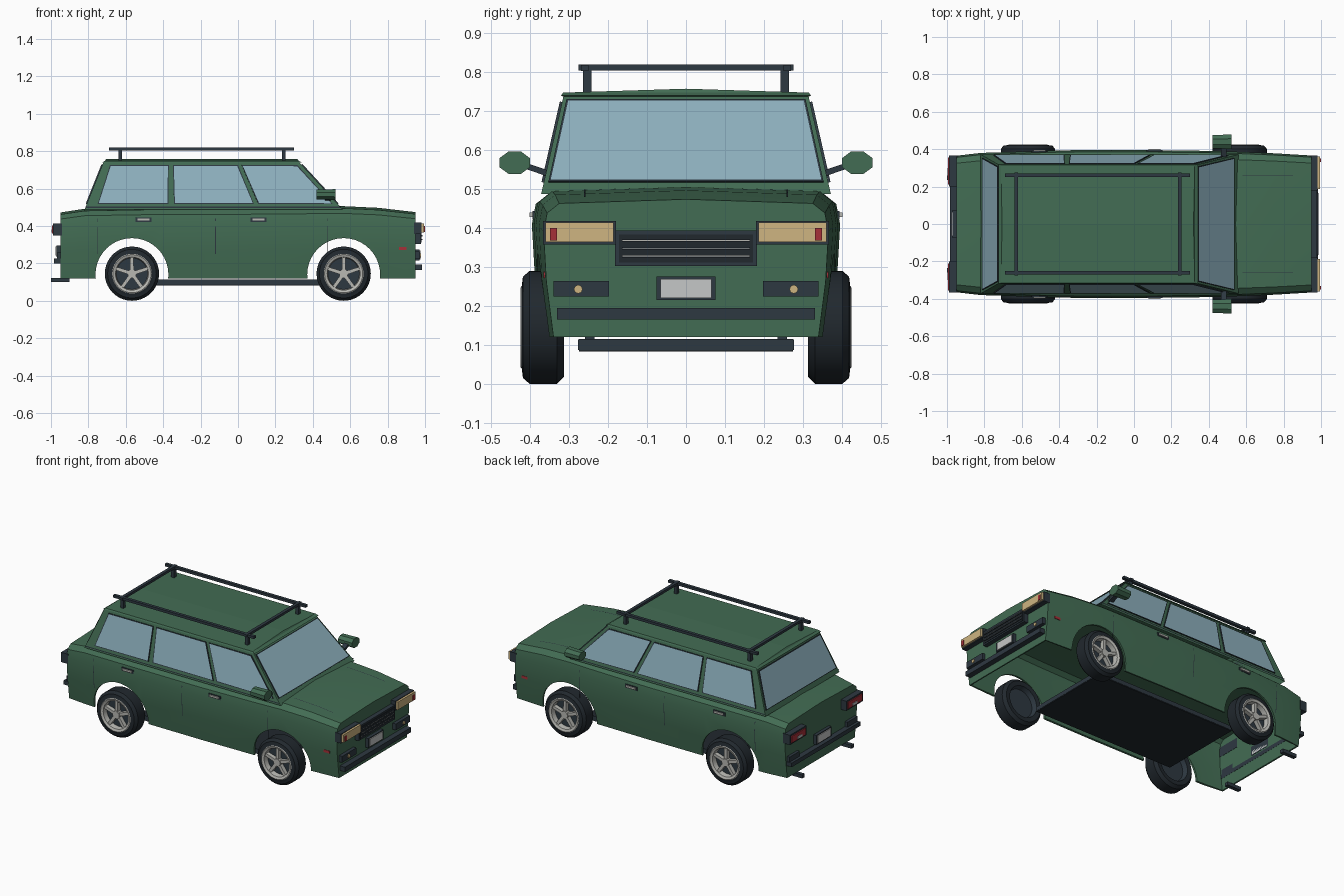
import bpy, bmesh, math
from mathutils import Vector

if "Cube" in bpy.data.objects:
    bpy.data.objects.remove(bpy.data.objects["Cube"])


def material(name, rgb):
    m = bpy.data.materials.new(name)
    m.use_nodes = True
    m.diffuse_color = (*rgb, 1)
    m.node_tree.nodes["Principled BSDF"].inputs["Base Color"].default_value = (*rgb, 1)
    return m


GREEN = material("green paint", (.055, .15, .087))
GLASS = material("blue glass", (.27, .44, .52))
TRIM = material("dark trim", (.027, .04, .053))
TYRE = material("tyre rubber", (.015, .021, .027))
SILVER = material("silver", (.48, .48, .45))
LAMP = material("warm lamp", (.62, .46, .22))
RED = material("red lamp", (.38, .03, .04))
WHITE = material("plate white", (.56, .57, .57))


def finish(name, bm, *mats, smooth=False):
    bmesh.ops.recalc_face_normals(bm, faces=bm.faces)
    me = bpy.data.meshes.new(name)
    bm.to_mesh(me)
    bm.free()
    for m in mats:
        me.materials.append(m)
    ob = bpy.data.objects.new(name, me)
    bpy.context.collection.objects.link(ob)
    bpy.ops.object.select_all(action='DESELECT')
    ob.select_set(True)
    bpy.context.view_layer.objects.active = ob
    if smooth:
        bpy.ops.object.shade_smooth_by_angle(angle=math.radians(30))
    return ob


def box(name, xs, ys, zs, mat):
    bm = bmesh.new()
    bmesh.ops.create_cube(bm, size=1)
    for v in bm.verts:
        v.co = [lo + (c + .5) * (hi - lo) for c, (lo, hi) in zip(v.co, (xs, ys, zs))]
    return finish(name, bm, mat)


def pair(name, xs, ys, zs, mat):
    for side, s in (("left", 1), ("right", -1)):
        box(f"{side}_{name}", xs, sorted((s * ys[0], s * ys[1])), zs, mat)


def window(name, pts, out):
    """Thin dark seal with an inset glass face."""
    bm = bmesh.new()
    f = bm.faces.new([bm.verts.new(p) for p in pts])
    f.normal_update()
    if f.normal.dot(Vector(out)) < 0:
        f.normal_flip()
    n = f.normal.copy()
    top = bmesh.ops.extrude_face_region(bm, geom=[f])["geom"]
    bmesh.ops.translate(bm, vec=n * .006, verts=[g for g in top if isinstance(g, bmesh.types.BMVert)])
    face = [g for g in top if isinstance(g, bmesh.types.BMFace)]
    bmesh.ops.inset_region(bm, faces=face, thickness=.007)
    face[0].material_index = 1
    finish(name, bm, TRIM, GLASS)


def ribbon(name, path, width, mat):
    bm = bmesh.new()
    w = Vector(width) / 2
    rows = [(bm.verts.new(Vector(p) - w), bm.verts.new(Vector(p) + w)) for p in path]
    for a, b in zip(rows, rows[1:]):
        bm.faces.new((a[0], a[1], b[1], b[0]))
    finish(name, bm, mat)


def lerp(table, t):
    for a, b in zip(table, table[1:]):
        if t <= b[0]:
            k = (t - a[0]) / (b[0] - a[0])
            return [p + (q - p) * k for p, q in zip(a, b)]
    return table[-1]


# Lower body: open-bottomed shell lofted along its length
STATIONS = [(-.95, .365, .472), (-.82, .38, .492), (-.4, .394, .5), (0, .396, .5),
            (.4, .391, .504), (.56, .386, .506), (.75, .378, .497), (.95, .366, .474)]
SECTION = [(0, .93), (.4, .98), (.76, 1), (.9, .975), (.97, .89), (1, 0)]


def body_y(x, z):
    _, w, top = lerp(STATIONS, x)
    return w * lerp(SECTION, (z - .12) / (top - .12))[1]


half = [(k, t) for t, k in SECTION]
ring = half + [(-k, t) for k, t in half[-2::-1]]
bm = bmesh.new()
loops = [[bm.verts.new((x, k * w, .12 + t * (top - .12))) for k, t in ring] for x, w, top in STATIONS]
for a, b in zip(loops, loops[1:]):
    for i in range(len(ring) - 1):
        bm.faces.new((a[i], a[i + 1], b[i + 1], b[i]))
bm.faces.new(loops[0])
bm.faces.new(loops[-1])
body = finish("lower_body", bm, GREEN)
shell = body.modifiers.new("shell", 'SOLIDIFY')
shell.thickness = .012
shell.offset = -1

AXLES = (("front", .565), ("rear", -.567))
cutters = []
for end, x in AXLES:
    bpy.ops.mesh.primitive_cylinder_add(vertices=40, radius=.195, depth=1.2, location=(x, 0, .14),
                                        rotation=(math.pi / 2, 0, 0))
    cut = bpy.context.object
    cut.name = end + "_arch_cutter"
    cut.hide_render = True
    cut.data.materials.append(GREEN)
    mod = body.modifiers.new(end + " arch", 'BOOLEAN')
    mod.operation, mod.object = 'DIFFERENCE', cut
    cutters.append(cut)
bpy.ops.object.select_all(action='DESELECT')
body.select_set(True)
bpy.context.view_layer.objects.active = body
for mod in list(body.modifiers):
    bpy.ops.object.modifier_apply(modifier=mod.name)
for cut in cutters:
    bpy.data.objects.remove(cut)
bpy.ops.object.shade_smooth_by_angle(angle=math.radians(25))

# Cabin with a lightly crowned roof
bm = bmesh.new()
rings = [[bm.verts.new((x, y, z)) for x, y in ((x0, -w), (x1, -w), (x1, w), (x0, w))]
         for x0, x1, w, z in ((-.82, .56, .372, .488), (-.72, .33, .315, .738),
                              (-.725, .342, .321, .74), (-.712, .325, .316, .748))]
for a, b in zip(rings, rings[1:]):
    for i in range(4):
        j = (i + 1) % 4
        bm.faces.new((a[i], a[j], b[j], b[i]))
r = rings[-1]
c0, c1 = bm.verts.new((-.705, 0, .758)), bm.verts.new((.318, 0, .758))
for f in ((r[0], r[1], c1, c0), (c0, c1, r[2], r[3]), (r[1], r[2], c1), (r[3], r[0], c0)):
    bm.faces.new(f)
finish("cabin", bm, GREEN)


def cabin_y(z):
    return .372 - (z - .488) * .228


# Windows
LOW, HIGH = .517, .724
SIDE = {"rear": (-.75, -.685, -.37, -.372), "middle": (-.342, -.348, .0, .085),
        "front": (.108, .02, .318, .505)}
for side, s in (("left", 1), ("right", -1)):
    for part, (a, b, c, d) in SIDE.items():
        pts = [(x, s * cabin_y(z), z) for x, z in ((a, LOW), (b, HIGH), (c, HIGH), (d, LOW))]
        window(f"{side}_{part}_window", pts, (0, s, 0))
for name, base, slope, out in (("windscreen", .56, -.92, 1), ("rear_window", -.82, .4, -1)):
    pts = [(base + slope * (z - .488), y, z) for y, z in
           ((-.353, LOW), (.353, LOW), (.307, .728), (-.307, .728))]
    window(name, pts, (out, 0, .3))

# Belt line, door seams, bonnet creases, handles and side markers
for side, s in (("left", 1), ("right", -1)):
    ribbon(side + "_belt_line", [(x, s * .373, .5) for x in (-.815, .55)], (0, 0, .006), TRIM)
    for x in (-.75, -.12, .48):
        ribbon(side + "_door_seam", [(x, s * (body_y(x, z) + .0015), z) for z in (.25, .26, .386, .44)],
               (.004, 0, 0), TRIM)
    ribbon(side + "_bonnet_crease", [(x, s * .26, lerp(STATIONS, x)[2] - .006) for x in (.58, .75, .85)],
           (0, .004, 0), TRIM)
    for x in (-.505, .11):
        y = body_y(x, .432)
        box(side + "_handle_recess", (x - .042, x + .042), sorted((s * (y - .01), s * (y + .004))), (.422, .444), TRIM)
        box(side + "_door_handle", (x - .033, x + .033), sorted((s * y, s * (y + .011))), (.428, .44), SILVER)
    y = body_y(.88, .28)
    box(side + "_side_marker", (.86, .9), sorted((s * (y - .01), s * (y + .003))), (.272, .288), RED)

# Door mirrors
for side, s in (("left", 1), ("right", -1)):
    bm = bmesh.new()
    bmesh.ops.create_cone(bm, cap_ends=True, segments=8, radius1=.038, radius2=.042, depth=.1)
    for v in bm.verts:
        x, y, z = v.co
        a = math.atan2(y, x) + math.pi / 8
        r = math.hypot(x, y)
        v.co = (.47 + z, s * .44 + r * math.cos(a), .568 + r * .74 * math.sin(a))
    finish(side + "_mirror", bm, GREEN)
    bm = bmesh.new()
    bmesh.ops.create_cube(bm, size=1)
    for v in bm.verts:
        x, y, z = v.co
        v.co = (.48 + x * .03, s * (.38 + y * .07), .549 + z * .016 + y * .024)
    finish(side + "_mirror_arm", bm, TRIM)

# Roof rack
pair("rack_rail", (-.69, .3), (.25, .27), (.803, .819), TRIM)
for x in (-.63, .245):
    box("rack_crossbar", (x - .01, x + .01), (-.276, .276), (.805, .82), TRIM)
    pair("rack_post", (x - .01, x + .01), (.243, .265), (.745, .812), TRIM)

# Front end
pair("headlight_housing", (.94, .982), (.18, .367), (.358, .418), TRIM)
pair("headlight", (.98, .995), (.186, .361), (.364, .414), LAMP)
pair("headlight_marker", (.99, .999), (.332, .35), (.368, .4), RED)
box("grille", (.94, .978), (-.183, .183), (.303, .394), TRIM)
box("grille_recess", (.97, .981), (-.172, .172), (.312, .384), TYRE)
for z in (.328, .348, .368):
    box("grille_slat", (.97, .986), (-.165, .165), (z - .003, z + .003), TRIM)
    box("grille_slat_edge", (.98, .987), (-.165, .165), (z - .001, z + .001), SILVER)
pair("fog_light_panel", (.94, .972), (.198, .341), (.224, .264), TRIM)
for side, s in (("left", 1), ("right", -1)):
    bpy.ops.mesh.primitive_cylinder_add(vertices=12, radius=.011, depth=.01, location=(.973, s * .277, .243),
                                        rotation=(0, math.pi / 2, 0))
    bpy.context.object.name = side + "_fog_light"
    bpy.context.object.data.materials.append(LAMP)
box("front_bumper", (.94, .985), (-.332, .332), (.165, .195), TRIM)

# Rear end
pair("tail_light_housing", (-.988, -.94), (.2, .367), (.35, .412), TRIM)
pair("tail_light", (-.994, -.98), (.212, .355), (.36, .402), RED)
pair("reversing_light", (-.997, -.99), (.255, .3), (.365, .38), WHITE)
box("rear_bumper", (-.985, -.94), (-.345, .345), (.2, .226), TRIM)
pair("rear_reflector", (-.968, -.94), (.24, .34), (.226, .258), TRIM)
pair("exhaust_pipe", (-1, -.9), (.235, .26), (.1, .122), TRIM)

# Number plates, left blank
for end, s, z in (("front", 1, .245), ("rear", -1, .265)):
    for part, out, w, h, mat in (("frame", .97, .076, .03, TRIM), ("blank", .975, .065, .024, WHITE)):
        box(f"{end}_number_plate_{part}", sorted((s * .94, s * out)), (-w, w), (z - h, z + h), mat)

# Floor pan
box("floor_pan", (-.5, .5), (-.275, .275), (.083, .115), TYRE)
box("floor_edge", (-.502, .502), (-.277, .277), (.087, .114), TRIM)

# Wheels: turned tyre and rim, five tapered spokes and a hub
WHEEL = [(0, -.02), (.09, -.02), (.1, -.05), (.128, -.053), (.145, -.035), (.145, .035),
         (.13, .052), (.106, .055), (.102, .058), (.088, .052), (.084, .02), (0, .02)]
N = 40
for end, x in AXLES:
    for side, s in (("left", 1), ("right", -1)):
        hub = Vector((x, s * .367, .145))

        def place(r, a, y):
            return hub + Vector((r * math.cos(a), s * y, r * math.sin(a)))

        bm = bmesh.new()
        rows = [[bm.verts.new(place(r, math.tau * i / N, y)) for i in range(N)] for r, y in WHEEL]
        for k, (a, b) in enumerate(zip(rows, rows[1:])):
            for i in range(N):
                f = bm.faces.new((a[i], a[(i + 1) % N], b[(i + 1) % N], b[i]))
                f.material_index = 1 if k in (7, 8, 9) else 0 if 1 < k < 7 else 2
        bmesh.ops.remove_doubles(bm, verts=bm.verts, dist=.00001)
        finish(f"{end}_{side}_wheel", bm, TYRE, SILVER, TRIM, smooth=True)
        bm = bmesh.new()
        for i in range(5):
            mid = math.tau * i / 5 + math.pi / 2
            foot = [[bm.verts.new(place(r, mid + t * w / r, y)) for r, w, t in
                     ((.015, .011, -1), (.088, .009, -1), (.088, .009, 1), (.015, .011, 1))] for y in (.02, .046)]
            bm.faces.new(foot[1])
            for j in range(4):
                k = (j + 1) % 4
                bm.faces.new((foot[0][j], foot[0][k], foot[1][k], foot[1][j]))
        cap = [[bm.verts.new(place(.024, math.tau * i / 12, y)) for i in range(12)] for y in (.02, .051)]
        bm.faces.new(cap[1])
        for i in range(12):
            j = (i + 1) % 12
            bm.faces.new((cap[0][i], cap[0][j], cap[1][j], cap[1][i]))
        finish(f"{end}_{side}_spokes", bm, SILVER)
